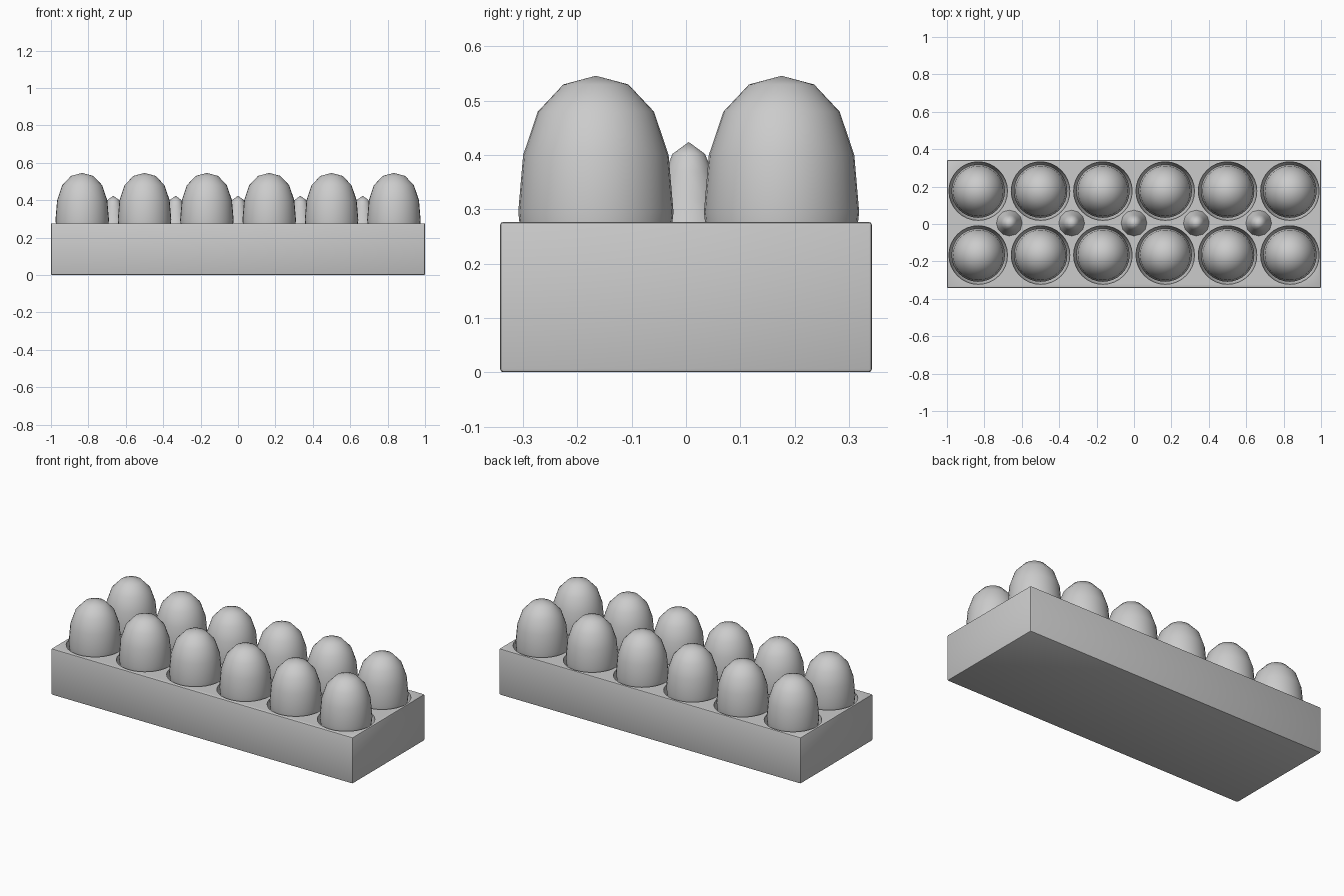
import bpy, bmesh, math
from mathutils import Matrix

if "Cube" in bpy.data.objects:
    bpy.data.objects.remove(bpy.data.objects["Cube"])

COLS = [-0.833 + i * 0.3333 for i in range(6)]
ROWS = [-0.166, 0.176]


def finish(name, bm, angle=40):
    me = bpy.data.meshes.new(name)
    bmesh.ops.recalc_face_normals(bm, faces=bm.faces[:])
    bm.to_mesh(me)
    bm.free()
    ob = bpy.data.objects.new(name, me)
    bpy.context.collection.objects.link(ob)
    smooth(ob, angle)
    return ob


def smooth(ob, angle):
    bpy.ops.object.select_all(action='DESELECT')
    ob.select_set(True)
    bpy.context.view_layer.objects.active = ob
    bpy.ops.object.shade_smooth_by_angle(angle=math.radians(angle))


def lathe(name, profile, x, y, steps):
    bm = bmesh.new()
    verts = [bm.verts.new((r, 0, z)) for r, z in profile]
    edges = [bm.edges.new(p) for p in zip(verts, verts[1:])]
    bmesh.ops.spin(bm, geom=verts + edges, cent=(0, 0, 0), axis=(0, 0, 1),
                   angle=math.tau, steps=steps)
    bmesh.ops.remove_doubles(bm, verts=bm.verts[:], dist=1e-4)
    bmesh.ops.translate(bm, verts=bm.verts[:], vec=(x, y, 0))
    return finish(name, bm)


# Carton block with softened edges
bm = bmesh.new()
bmesh.ops.create_cube(bm, size=1, matrix=Matrix.Translation((0, 0, 0.1385))
                      @ Matrix.Diagonal((2, 0.685, 0.277, 1)))
bmesh.ops.bevel(bm, geom=bm.edges[:], offset=0.006, segments=2,
                profile=0.5, affect='EDGES')
carton = finish("carton_tray", bm)

# Twelve bowl-shaped cups cut into the top
bm = bmesh.new()
for x in COLS:
    for y in ROWS:
        bmesh.ops.create_uvsphere(
            bm, u_segments=32, v_segments=16, radius=1,
            matrix=Matrix.Translation((x, y, 0.281))
            @ Matrix.Diagonal((0.157, 0.157, 0.2, 1)))
cutter = finish("cup_cutter", bm)
cutter.hide_render = True
cut = carton.modifiers.new("cups", 'BOOLEAN')
cut.operation = 'DIFFERENCE'
cut.solver = 'EXACT'
cut.object = cutter
bpy.context.view_layer.objects.active = carton
bpy.ops.object.modifier_apply(modifier=cut.name)
bpy.data.objects.remove(cutter)
smooth(carton, 40)

# Eggs, pointed end up
EGG = [(0, 0.546), (0.06, 0.53), (0.107, 0.48), (0.134, 0.40), (0.143, 0.295),
       (0.134, 0.215), (0.107, 0.15), (0.06, 0.11), (0, 0.095)]
for i, x in enumerate(COLS):
    for j, y in enumerate(ROWS):
        lathe(f"egg_{j + 1}_{i + 1}", EGG, x, y, 32)

# Flared dividing posts between each group of four eggs
POST = [(0, 0.424), (0.03, 0.402), (0.043, 0.37), (0.055, 0.32),
        (0.07, 0.274), (0, 0.274)]
for i in range(5):
    lathe(f"divider_post_{i + 1}", POST, (i - 2) * 0.3333, 0.005, 12)
